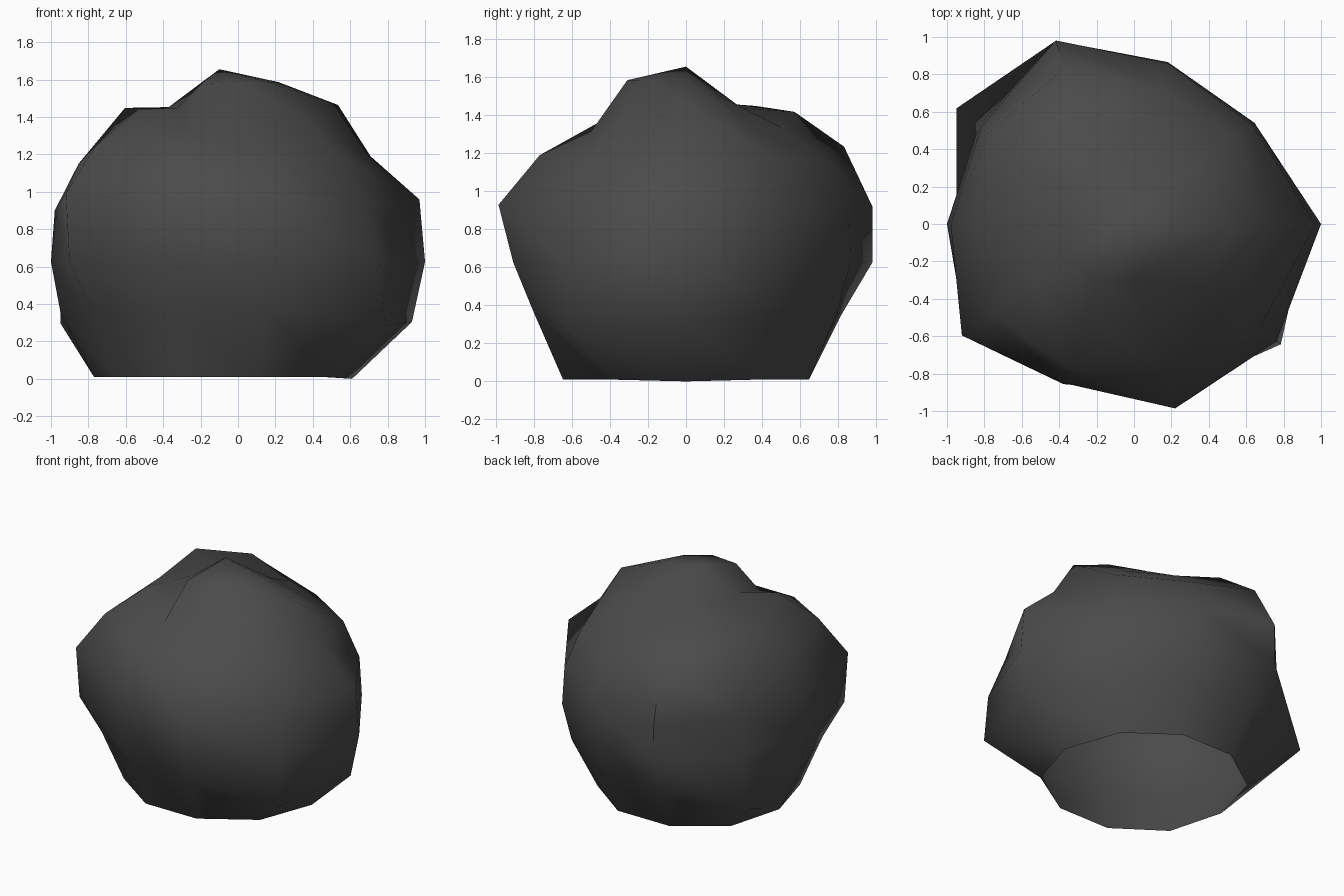
import bpy, bmesh, math

if "Cube" in bpy.data.objects:
    bpy.data.objects.remove(bpy.data.objects["Cube"])

# Boulder: a ten-sided sphere pushed in and out from its centre, hollow and open underneath
SEGMENTS = 10
CENTRE_X, CENTRE_Z = -0.10, 0.625
LUMPS = [  # radius of each ring (top to bottom), starting at +x and turning to +y
    [1.03, 0.94, 0.89, 0.91, 0.90, 0.90, 0.90, 1.04, 1.05, 1.03],
    [1.08, 0.93, 0.91, 1.02, 1.06, 0.94, 0.91, 0.89, 0.89, 0.98],
    [1.00, 0.98, 0.95, 1.08, 1.03, 0.93, 1.01, 1.00, 1.00, 1.00],
    [1.125, 0.95, 0.95, 1.085, 0.93, 0.925, 1.066, 0.94, 1.09, 1.00],
    [1.10, 0.92, 0.91, 1.03, 0.90, 0.90, 0.99, 0.90, 0.955, 1.066],
    [1.083, 0.90, 0.88, 0.907, 1.105, 0.894, 0.884, 0.87, 0.885, 1.15],
]
RIM_RADIUS = [0.71, 0.68, 0.68, 0.68, 0.69, 0.67, 0.69, 0.68, 0.68, 0.71]
# Small height nudges, keyed by (ring, segment)
NUDGE = {(0, 0): 0.02, (0, 1): 0.02, (0, 9): 0.02, (1, 6): 0.11, (2, 6): 0.05,
         (3, 6): 0.05, (3, 3): -0.03, (3, 8): -0.02}

bm = bmesh.new()


def spot(seg, radius, z):
    a = math.tau * seg / SEGMENTS
    return bm.verts.new((CENTRE_X + radius * math.cos(a), radius * math.sin(a), z))


rings = []
for i, row in enumerate(LUMPS):
    polar = math.radians(18 * (i + 1))
    rings.append([spot(s, k * math.sin(polar),
                       CENTRE_Z + 0.96 * k * math.cos(polar) + NUDGE.get((i, s), 0))
                  for s, k in enumerate(row)])
rings.append([spot(s, r, 0.0 if s == 0 else 0.01) for s, r in enumerate(RIM_RADIUS)])
peak = bm.verts.new((CENTRE_X, 0, 1.655))

# Skin between rings and the fan at the peak
for s in range(SEGMENTS):
    n = (s + 1) % SEGMENTS
    bm.faces.new((peak, rings[0][s], rings[0][n]))
    for up, low in zip(rings, rings[1:]):
        bm.faces.new((up[s], low[s], low[n], up[n]))

mesh = bpy.data.meshes.new("boulder")
bm.to_mesh(mesh)
bm.free()
boulder = bpy.data.objects.new("boulder", mesh)
bpy.context.collection.objects.link(boulder)

# Soft shading
bpy.context.view_layer.objects.active = boulder
boulder.select_set(True)
bpy.ops.object.shade_smooth_by_angle(angle=math.radians(55))

# Dark stone colour
stone = bpy.data.materials.new("dark_grey_stone")
stone.diffuse_color = (0.07, 0.07, 0.07, 1)
stone.use_nodes = True
stone.node_tree.nodes["Principled BSDF"].inputs["Base Color"].default_value = stone.diffuse_color
mesh.materials.append(stone)
